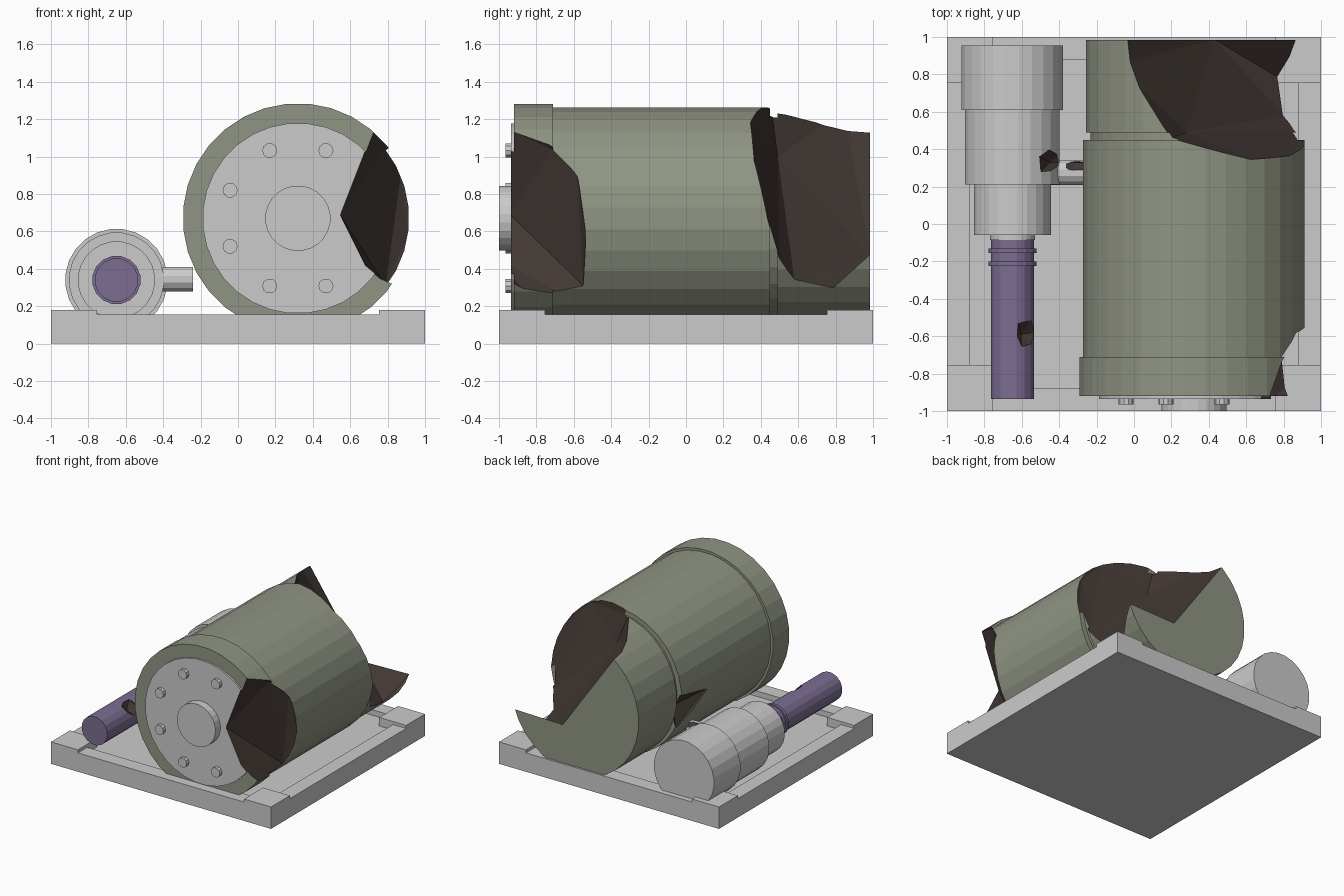
import bpy, bmesh, math
from mathutils import Vector

if "Cube" in bpy.data.objects:
    bpy.data.objects.remove(bpy.data.objects["Cube"])


def material(name, rgb):
    m = bpy.data.materials.new(name)
    m.diffuse_color = (*rgb, 1)
    m.use_nodes = True
    m.node_tree.nodes["Principled BSDF"].inputs["Base Color"].default_value = m.diffuse_color
    return m


GREEN = material("green_casing", (0.28, 0.30, 0.23))
PURPLE = material("purple_shaft", (0.20, 0.155, 0.29))
DARK = material("broken_inside", (0.055, 0.04, 0.035))


def make(name, bm, mat=None):
    bmesh.ops.recalc_face_normals(bm, faces=bm.faces)
    me = bpy.data.meshes.new(name)
    bm.to_mesh(me)
    bm.free()
    if mat:
        me.materials.append(mat)
    ob = bpy.data.objects.new(name, me)
    bpy.context.collection.objects.link(ob)
    return ob


def box(name, x, y, z0, z1):
    bm = bmesh.new()
    bmesh.ops.create_cube(bm, size=1)
    for v in bm.verts:
        v.co = Vector((v.co.x * 2 * x, v.co.y * 2 * y, z0 + (v.co.z + 0.5) * (z1 - z0)))
    return make(name, bm)


def turned(name, centre, profile, sides, mat=None, along_x=False):
    """Solid of rings (position, radius) along y (or x), capped at both ends."""
    bm = bmesh.new()
    rings = []
    for pos, r in profile:
        ring = []
        for i in range(sides):
            a = 2 * math.pi * (i + 0.5) / sides + math.pi / 2
            u, w = r * math.cos(a), r * math.sin(a)
            co = (pos, centre[0] + u, centre[1] + w) if along_x else (centre[0] + u, pos, centre[1] + w)
            ring.append(bm.verts.new(co))
        rings.append(ring)
    for p, q in zip(rings, rings[1:]):
        for i in range(sides):
            j = (i + 1) % sides
            bm.faces.new((p[i], p[j], q[j], q[i]))
    bm.faces.new(rings[0])
    bm.faces.new(rings[-1])
    return make(name, bm, mat)


def steps(*sections):
    """Profile from (start, end, radius) sections."""
    return [pt for a, b, r in sections for pt in ((a, r), (b, r))]


def chunk(name, axis, surface, inner, push=1.5):
    """Jagged cutter: hull of rim points, the same pushed outwards, and extra points."""
    pts = [Vector(p) for p in inner]
    for x, y, z in surface:
        pts += [Vector((x, y, z)),
                Vector((axis[0] + (x - axis[0]) * push, y, axis[1] + (z - axis[1]) * push))]
    bm = bmesh.new()
    for p in pts:
        bm.verts.new(p)
    bmesh.ops.convex_hull(bm, input=bm.verts)
    loose = [v for v in bm.verts if not v.link_faces]
    bmesh.ops.delete(bm, geom=loose, context='VERTS')
    ob = make(name, bm, DARK)
    ob.hide_render = True
    return ob


def cut(ob, cutters):
    for c in cutters:
        m = ob.modifiers.new("cut", 'BOOLEAN')
        m.operation, m.solver, m.object = 'DIFFERENCE', 'EXACT', c
        m.material_mode = 'TRANSFER'
    bpy.context.view_layer.update()
    dg = bpy.context.evaluated_depsgraph_get()
    me = bpy.data.meshes.new_from_object(ob.evaluated_get(dg))
    ob.modifiers.clear()
    ob.data = me


# Base plate with raised corners and sunken floor
plate = box("base_plate", 1, 1, 0, 0.18)
pockets = [box("pocket", 0.755, 1.2, 0.155, 0.4), box("pocket", 1.2, 0.755, 0.155, 0.4),
           box("pocket", 0.755, 0.88, 0.11, 0.41), box("pocket", 0.88, 0.755, 0.11, 0.41)]
cut(plate, pockets)

# Large drum with front flange and rear groove
DRUM = (0.32, 0.67)
drum = turned("drum", DRUM, steps((-0.92, -0.71, 0.615), (-0.71, 0.45, 0.595),
                                  (0.45, 0.49, 0.555), (0.49, 0.985, 0.58)), 32, GREEN)
face = turned("drum_end_plate", DRUM, steps((-0.935, -0.88, 0.51)), 32)
turned("drum_hub", DRUM, steps((-1.0, -0.92, 0.175)), 24)

# Bolts on the end plate (the two at the broken side are missing)
for k in range(1, 7):
    a = math.radians(22.5 + 45 * k)
    c = (DRUM[0] + 0.392 * math.cos(a), DRUM[1] + 0.392 * math.sin(a))
    turned("end_plate_bolt", c, steps((-0.965, -0.92, 0.04)), 10)

# Small motor and its shaft
MOTOR = (-0.65, 0.34)
motor = turned("motor", MOTOR, steps((-0.085, -0.06, 0.122), (-0.06, 0.21, 0.207),
                                     (0.21, 0.61, 0.255), (0.61, 0.955, 0.274)), 24)
shaft = turned("shaft", MOTOR, steps((-0.935, -0.225, 0.117), (-0.225, -0.2, 0.13),
                                     (-0.2, -0.155, 0.117), (-0.155, -0.13, 0.13),
                                     (-0.13, -0.08, 0.117)), 16, PURPLE)

# Pipe reaching from motor towards drum
pipe = turned("connecting_pipe", (0.275, 0.345), steps((-0.5, -0.24, 0.068)), 12, along_x=True)

# Broken chunk at the front of the drum
front_break = chunk("front_break", DRUM, [
    (0.72, -0.94, 1.14), (0.78, -0.72, 1.04), (0.87, -0.58, 0.9),
    (0.91, -0.565, 0.72), (0.91, -0.535, 0.58), (0.79, -0.55, 0.31), (0.77, -0.69, 0.28),
    (0.85, -0.94, 0.36)],
    [(0.545, -0.94, 0.69), (0.68, -0.94, 0.42), (0.74, -0.94, 0.37), (1.25, -0.94, 0.36)])

# Broken chunk at the rear of the drum
rear_break = chunk("rear_break", DRUM, [
    (-0.03, 0.987, 1.13), (-0.02, 0.86, 1.14), (0.2, 0.46, 1.23),
    (0.62, 0.345, 1.18), (0.82, 0.365, 0.97), (0.91, 0.45, 0.72), (0.86, 0.5, 0.45),
    (0.80, 0.58, 0.34), (0.78, 0.71, 0.32), (0.88, 0.987, 0.52)],
    [(0.43, 0.987, 0.47), (0.28, 0.49, 1.0), (1.1, 0.987, 1.35), (0.2, 0.987, 1.5)], 1.25)

# Gouge in the left side of the drum
side_break = chunk("side_break", DRUM, [
    (-0.265, 0.12, 0.62), (-0.26, 0.45, 0.69), (-0.23, 0.5, 0.5), (-0.20, 0.42, 0.40)],
    [(-0.16, 0.4, 0.56)])

# Small gouges at the pipe joint and on the shaft
pipe_break = chunk("pipe_break", MOTOR, [
    (-0.51, 0.36, 0.54), (-0.46, 0.395, 0.50), (-0.40, 0.37, 0.42), (-0.50, 0.28, 0.54),
    (-0.31, 0.33, 0.37), (-0.33, 0.29, 0.40)], [(-0.45, 0.33, 0.42)])
shaft_break = chunk("shaft_break", MOTOR, [
    (-0.62, -0.53, 0.45), (-0.55, -0.515, 0.40), (-0.535, -0.58, 0.36), (-0.55, -0.64, 0.40),
    (-0.60, -0.655, 0.44), (-0.625, -0.60, 0.45)], [(-0.60, -0.59, 0.39)])

cut(drum, [front_break, rear_break, side_break])
cut(face, [front_break])
cut(motor, [pipe_break])
cut(pipe, [pipe_break])
cut(shaft, [shaft_break])

# Remove the cutters
for c in pockets + [front_break, rear_break, side_break, pipe_break, shaft_break]:
    bpy.data.objects.remove(c)
